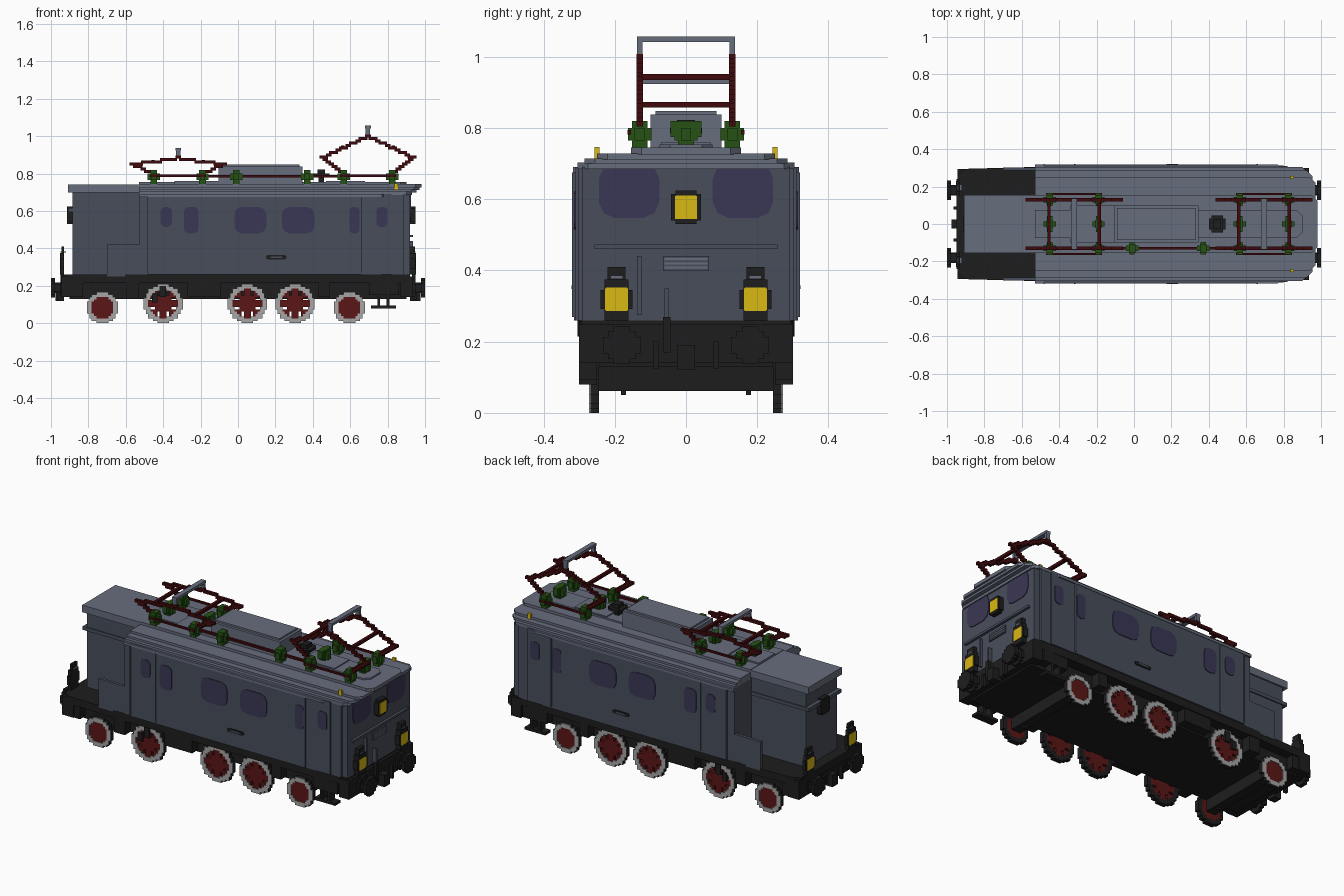
import bpy, bmesh, math
from mathutils import Vector

if "Cube" in bpy.data.objects:
    bpy.data.objects.remove(bpy.data.objects["Cube"])


def material(name, rgb):
    m = bpy.data.materials.new(name)
    m.use_nodes = True
    m.diffuse_color = (*rgb, 1)
    m.node_tree.nodes["Principled BSDF"].inputs["Base Color"].default_value = (*rgb, 1)
    return m


BODY = material("body slate", (0.066, 0.076, 0.105))
ROOF = material("roof grey", (0.135, 0.153, 0.205))
BLACK = material("chassis black", (0.0125, 0.0125, 0.0125))
RED = material("wheel red", (0.105, 0.008, 0.008))
MAROON = material("frame maroon", (0.05, 0.003, 0.004))
RIM = material("rim light grey", (0.38, 0.38, 0.38))
GREEN = material("insulator green", (0.019, 0.085, 0.007))
YELLOW = material("lamp yellow", (0.7, 0.48, 0.007))
GLASS = material("window indigo", (0.042, 0.038, 0.09))


def finish(name, bm, *mats):
    me = bpy.data.meshes.new(name)
    bmesh.ops.recalc_face_normals(bm, faces=bm.faces)
    bm.to_mesh(me)
    bm.free()
    for m in mats:
        me.materials.append(m)
    ob = bpy.data.objects.new(name, me)
    bpy.context.collection.objects.link(ob)
    return ob


def add_box(bm, x0, x1, y0, y1, z0, z1, mat=0):
    r = bmesh.ops.create_cube(bm, size=1)
    for v in r["verts"]:
        v.co = (x0 + (v.co.x + .5) * (x1 - x0), y0 + (v.co.y + .5) * (y1 - y0), z0 + (v.co.z + .5) * (z1 - z0))
    for f in {f for v in r["verts"] for f in v.link_faces}:
        f.material_index = mat


def boxes(name, mat, *dims, mirror=False):
    bm = bmesh.new()
    for x0, x1, y0, y1, z0, z1 in dims:
        add_box(bm, x0, x1, y0, y1, z0, z1)
        if mirror:
            add_box(bm, x0, x1, -y1, -y0, z0, z1)
    return finish(name, bm, mat)


def prism(name, mat, points, offset):
    """Extrude a flat polygon along an offset."""
    bm = bmesh.new()
    f = bm.faces.new([bm.verts.new(p) for p in points])
    r = bmesh.ops.extrude_face_region(bm, geom=[f])
    bmesh.ops.translate(bm, vec=offset, verts=[g for g in r["geom"] if isinstance(g, bmesh.types.BMVert)])
    return finish(name, bm, mat)


def plan(name, mat, half, z0, z1):
    """Solid whose plan is mirrored over the x axis."""
    pts = [(x, y, z0) for x, y in half] + [(x, -y, z0) for x, y in reversed(half)]
    return prism(name, mat, pts, (0, 0, z1 - z0))


def panel(name, mat, center, u, w, h, cut):
    """Thin upright plate with cut corners; u points to its right."""
    u, up, c = Vector(u).normalized(), Vector((0, 0, 1)), Vector(center)
    n, a, b = u.cross(up), w / 2, h / 2
    pts = [(-a + cut, -b), (a - cut, -b), (a - cut * .3, -b + cut * .3), (a, -b + cut), (a, b - cut),
           (a - cut * .3, b - cut * .3), (a - cut, b), (-a + cut, b), (-a + cut * .3, b - cut * .3),
           (-a, b - cut), (-a, -b + cut), (-a + cut * .3, -b + cut * .3)]
    return prism(name, mat, [c + u * p + up * q - n * .002 for p, q in pts], n * .006)


# Body shell with stepped ends, narrow hood and low side walls beside it
plan("cab_body", BODY, [(-.53, .305), (-.485, .305), (-.485, .315), (.66, .315), (.66, .31), (.82, .31),
                        (.82, .303), (.885, .303), (.885, .29), (.92, .29)], .26, .69)
boxes("hood", BODY, (-.885, -.52, -.145, .145, .26, .70))
boxes("hood_band", BODY, (-.91, -.52, -.152, .152, .595, .615))
boxes("hood_side_wall", BODY, (-.70, -.52, .285, .303, .25, .42), mirror=True)
boxes("hood_roof", ROOF, (-.91, -.5, -.155, .155, .70, .742))

# Stepped roof layers: half width, end, bottom, top
for i, (w, x1, z0, z1) in enumerate([(.318, .80, .675, .69), (.305, .93, .685, .703), (.285, .955, .70, .715),
                                     (.25, .97, .712, .729), (.155, .98, .725, .745), (.075, .90, .74, .754)]):
    c = .03
    plan(f"roof_layer_{i + 1}", ROOF, [(-.53, w), (x1 - c, w), (x1, w - c)], z0, z1)
boxes("roof_box", ROOF, (-.105, .345, -.10, .10, .74, .838), (-.09, .33, -.085, .085, .83, .848),
      (-.34, -.105, -.10, .10, .74, .76), (.47, .68, -.07, .07, .74, .76))
boxes("roof_marker_lamps", YELLOW, (.837, .855, .243, .257, .71, .747), mirror=True)

# Side windows, door strips and plate
for s in (-1, 1):
    side = "right" if s < 0 else "left"
    for i, (x0, x1, z0, y, cut) in enumerate([(-.415, -.352, .515, .315, .025), (-.29, -.21, .48, .315, .025),
                                              (-.02, .152, .48, .315, .04), (.235, .41, .48, .315, .04),
                                              (.595, .65, .48, .315, .02), (.74, .80, .515, .31, .02)]):
        panel(f"side_window_{side}_{i + 1}", GLASS, ((x0 + x1) / 2, s * y, (z0 + .622) / 2),
              (-s, 0, 0), x1 - x0, .622 - z0, cut)
    panel(f"side_plate_{side}", BLACK, (.205, s * .315, .353), (-s, 0, 0), .11, .022, .01)
    panel(f"side_plate_centre_{side}", BODY, (.205, s * .317, .353), (-s, 0, 0), .06, .01, .004)
boxes("door_strips", BODY, *[(x, x + .006, .31, .3195, .27, .675) for x in (-.485, -.32, .656)], mirror=True)

# End face fittings
for s in (-1, 1):
    panel("end_window", GLASS, (.92, s * .16, .625), (0, 1, 0), .17, .155, .045)
boxes("end_handrail", BODY, (.915, .935, -.257, .257, .46, .473))
boxes("end_grille", BODY, (.915, .928, -.065, .065, .398, .44))
boxes("grille_slats", ROOF, *[(.92, .931, -.06, .06, z, z + .006) for z in (.405, .417, .429)])
boxes("end_pipes", BODY, (.915, .935, -.137, -.125, .275, .44), (.915, .945, -.06, -.048, .26, .35))

# Lamps: two low and one high at each end
for e, x in ((1, .92), (-1, -.92)):
    bm = bmesh.new()
    for y in (-.195, .195):
        for w, z0, z1, d in ((.045, .292, .345, .03), (.034, .26, .375, .031), (.025, .35, .41, .025)):
            a, b = sorted((x - .01, x + e * d))
            add_box(bm, a, b, y - w, y + w, z0, z1)
        panel("lamp_glass", YELLOW, (x + e * .029, y, .319), (0, e, 0), .064, .066, .004)
        a, b = sorted((x, x + e * .028))
        boxes("lamp_vent", ROOF, (a, b, y - .016, y + .016, .378, .384))
    xh = .92 if e > 0 else -.885
    a, b = sorted((xh, xh + e * .028))
    add_box(bm, a, b, -.042, .042, .54, .615)
    add_box(bm, a, b, -.03, .03, .53, .625)
    finish("lamp_housings", bm, BLACK)
panel("high_lamp_glass", YELLOW, (.946, 0, .577), (0, 1, 0), .063, .066, .004)

# Underframe
plan("deck", BLACK, [(-.95, .2), (-.94, .27), (-.90, .295), (-.53, .305), (.70, .305), (.92, .295)], .215, .26)
boxes("inner_frame", BLACK, (-.90, .90, -.245, .245, .13, .22))
boxes("headstocks", BLACK, (-.945, -.87, -.295, .295, .14, .25), (.87, .935, -.30, .30, .14, .25))
boxes("truck_bars", BLACK, *[(x - .03, x + .03, -.25, .25, .062, .14) for x in (-.725, .595)])
boxes("side_steps", BLACK, (.71, .845, .25, .30, .08, .095), (.745, .76, .25, .30, .09, .22),
      (.795, .81, .25, .30, .09, .22), (-.60, -.53, .24, .30, .13, .22), (-.27, -.09, .24, .30, .14, .22),
      (.43, .49, .24, .30, .14, .22), (.70, .86, .24, .30, .15, .22), (-.90, -.83, .24, .29, .14, .22), mirror=True)
boxes("brake_shoes", BLACK, (.585, .605, .168, .182, .05, .14), (-.735, -.715, .168, .182, .05, .14), mirror=True)
boxes("couplers", BLACK, (.92, .975, -.025, .025, .12, .19), (-.975, -.93, -.025, .025, .12, .19))
boxes("hoses", BLACK, *[(x, x + .02, y - .008, y + .008, .125, .20) for x in (.935, -.965) for y in (.085, -.085)],
      (.93, .95, -.065, -.043, .17, .27))

# Buffers with stepped round heads
for e in (-1, 1):
    bm = bmesh.new()
    for y in (-.18, .18):
        for xa, xb, r in ((.90, .985, .028), (.978, 1.0, .052), (.93, .95, .046)):
            a, b = sorted((e * xa, e * xb))
            for p, q in ((1, .45), (.75, .75), (.45, 1)):
                add_box(bm, a, b, y - r * p, y + r * p, .19 - r * q, .19 + r * q)
    finish("buffers", bm, BLACK)


def wheel(name, x, r, s):
    """Blocky spoked wheel: black tyre, light outer rim, red centre."""
    bm = bmesh.new()
    n = 17 if r > .1 else 13
    c = 2 * r / n
    for i in range(n):
        for k in range(n):
            px, pz = (i - n // 2) * c, (k - n // 2) * c
            d, ang = math.hypot(px, pz) / r, math.atan2(pz, px)
            gap = r > .1 and .45 < d < .68 and abs(math.sin(ang * 4)) > .85
            if d > 1.0 or gap:
                continue
            box = (x + px - c / 2, x + px + c / 2)
            zz = (r + pz - c / 2, r + pz + c / 2)
            y0, y1 = sorted((s * .244, s * .268))
            add_box(bm, *box, y0, y1, *zz, 0 if d > .72 else 1)
            if d > .72:
                y0, y1 = sorted((s * .268, s * .272))
                add_box(bm, *box, y0, y1, *zz, 2)
    finish(name, bm, BLACK, RED, RIM)


for i, (x, r) in enumerate([(-.725, .083), (-.40, .105), (.05, .105), (.305, .105), (.595, .083)]):
    for s in (-1, 1):
        wheel(f"wheel_{i + 1}_{'right' if s < 0 else 'left'}", x, r, s)
boxes("drive_gear_cover", BLACK, (-.46, -.43, .262, .28, .11, .16), (-.42, -.385, .262, .28, .14, .20), mirror=True)

# Roof horn
boxes("horn", BLACK, (.43, .46, -.016, .016, .75, .82), (.415, .475, -.045, .045, .785, .80),
      (.40, .49, -.03, .03, .785, .80), (.425, .465, -.025, .025, .80, .822))


def insulator(bm, x, y):
    add_box(bm, x - .033, x + .033, y - .014, y + .014, .765, .80)
    add_box(bm, x - .014, x + .014, y - .033, y + .033, .765, .80)
    add_box(bm, x - .018, x + .018, y - .022, y + .022, .74, .82)


def stepped_bar(bm, a, b, y):
    n = max(2, round(math.dist(a, b) / .02))
    for i in range(n + 1):
        x, z = (a[j] + (b[j] - a[j]) * i / n for j in (0, 1))
        z = round(z / .0125) * .0125
        add_box(bm, x - .015, x + .015, y - .009, y + .009, z - .008, z + .008)


def pantograph(name, xc, tip_z, apex_z):
    ins, bm = bmesh.new(), bmesh.new()
    apex = (xc, apex_z)
    for s in (-1, 1):
        foot, tip = (xc + s * .13, .80), (xc + s * .245, tip_z)
        for y in (-.13, 0, .13):
            insulator(ins, foot[0], y)
        add_box(ins, foot[0] - .014, foot[0] + .014, -.043, .043, .775, .82)
        for y in (-.13, .13):
            stepped_bar(bm, foot, tip, y)
            stepped_bar(bm, tip, apex, y)
        mx, mz = (tip[0] + .45 * (apex[0] - tip[0]), tip[1] + .5 * (apex[1] - tip[1]))
        add_box(bm, mx - .009, mx + .009, -.13, .13, mz - .008, mz + .008)
        add_box(bm, xc - .15, xc + .15, s * .16 - .005, s * .16 + .005, .782, .794)
    finish(name + "_insulators", ins, GREEN)
    finish(name + "_frame", bm, MAROON)
    boxes(name + "_head", ROOF, (xc - .015, xc + .015, -.137, .137, apex_z + .04, apex_z + .055),
          (xc - .012, xc + .012, -.137, -.122, apex_z, apex_z + .05),
          (xc - .012, xc + .012, .122, .137, apex_z, apex_z + .05))


pantograph("lowered_pantograph", -.32, .848, .883)
pantograph("raised_pantograph", .695, .885, 1.002)

# Roof cable on its supports
bm = bmesh.new()
for x in (-.01, .37):
    insulator(bm, x, -.13)
finish("cable_insulators", bm, GREEN)
boxes("roof_cable", MAROON, (-.20, .57, -.137, -.123, .78, .793))
